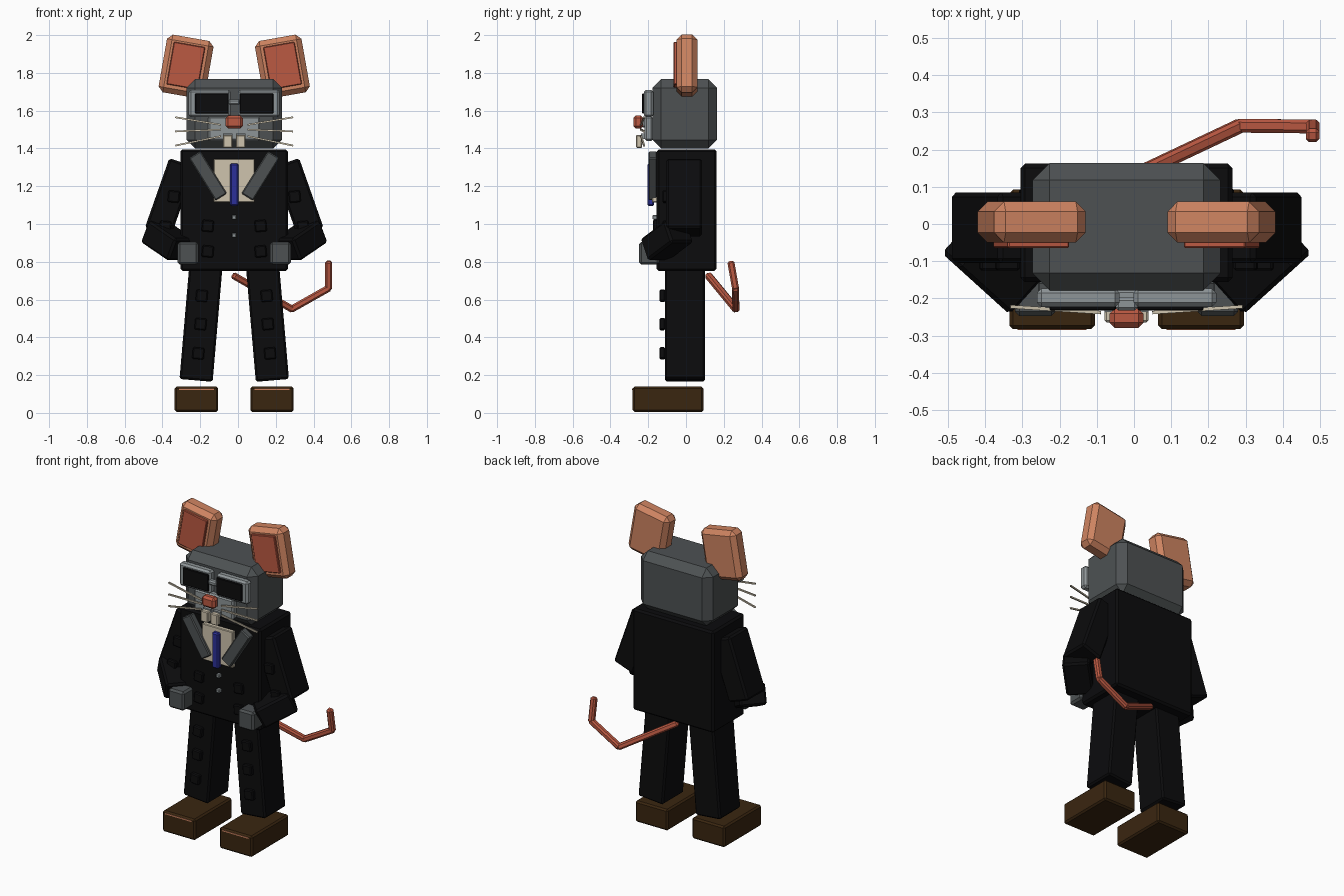
import bpy
import bmesh
from math import radians
from mathutils import Matrix, Vector

if "Cube" in bpy.data.objects:
    bpy.data.objects.remove(bpy.data.objects["Cube"], do_unlink=True)

CX = -0.02  # mirror plane of the figure
X, Y, Z = Vector((1, 0, 0)), Vector((0, 1, 0)), Vector((0, 0, 1))


def material(name, r, g, b):
    m = bpy.data.materials.new(name)
    m.use_nodes = True
    m.diffuse_color = (r, g, b, 1)
    bsdf = m.node_tree.nodes["Principled BSDF"]
    bsdf.inputs["Base Color"].default_value = (r, g, b, 1)
    bsdf.inputs["Roughness"].default_value = 0.8
    return m


fur = material("grey_fur", 0.075, 0.083, 0.086)
suit = material("black_cloth", 0.0035, 0.0035, 0.004)
skin = material("tan_skin", 0.62, 0.23, 0.12)
red = material("red_skin", 0.50, 0.10, 0.055)
cream = material("cream", 0.62, 0.55, 0.42)
blue = material("blue_silk", 0.025, 0.03, 0.32)
leather = material("brown_leather", 0.042, 0.019, 0.005)
silver = material("silver", 0.27, 0.30, 0.31)


def block(name, mat, size, matrix, bevel):
    """Chamfered block placed by a matrix."""
    bm = bmesh.new()
    bmesh.ops.create_cube(bm, size=1)
    bmesh.ops.scale(bm, vec=size, verts=bm.verts)
    if bevel:
        bmesh.ops.bevel(bm, geom=bm.edges[:], offset=bevel, segments=1,
                        affect='EDGES', clamp_overlap=True)
    mesh = bpy.data.meshes.new(name)
    bm.to_mesh(mesh)
    bm.free()
    mesh.materials.append(mat)
    obj = bpy.data.objects.new(name, mesh)
    obj.matrix_world = matrix
    bpy.context.collection.objects.link(obj)
    return obj


def box(name, mat, center, size, bevel=0.008, tilt=0):
    """Block tilted in the front plane."""
    m = Matrix.Translation(center) @ Matrix.Rotation(radians(tilt), 4, 'Y')
    return block(name, mat, size, m, bevel)


def beam(name, mat, a, b, width, depth, bevel=0.008, up=Y, extend=0):
    """Block running from point a to point b."""
    a, b = Vector(a), Vector(b)
    axis = (b - a).normalized()
    side = up.cross(axis).normalized()
    rot = Matrix((side, axis.cross(side), axis)).transposed().to_4x4()
    size = (width, depth, (b - a).length + extend)
    return block(name, mat, size, Matrix.Translation((a + b) / 2) @ rot, bevel)


# Head, muzzle, nose
box("head", fur, (CX, -0.007, 1.583), (0.505, 0.342, 0.367), 0.046)
box("muzzle", silver, (CX, -0.197, 1.505), (0.275, 0.045, 0.13), 0.01)
box("nose", red, (CX, -0.253, 1.54), (0.092, 0.052, 0.07), 0.014)
box("nose_base", silver, (CX, -0.215, 1.535), (0.05, 0.04, 0.05))
box("glasses_bridge", silver, (CX, -0.215, 1.645), (0.06, 0.035, 0.03))

# Torso, shirt front, tie, buttons
box("torso", suit, (CX, 0.003, 1.073), (0.57, 0.318, 0.645), 0.012)
box("shirt_front", cream, (CX, -0.165, 1.23), (0.217, 0.03, 0.23), 0.004)
box("tie", blue, (CX, -0.187, 1.207), (0.046, 0.036, 0.226), 0.008)
for i, z in enumerate((1.035, 0.94)):
    box(f"button_{i}", silver, (CX, -0.165, z), (0.024, 0.025, 0.024), 0.004)

for s, side in ((-1, "right"), (1, "left")):
    def at(dx, y, z):
        return (CX + s * dx, y, z)

    # Ears
    box(f"{side}_ear", skin, at(0.255, 0.005, 1.833), (0.25, 0.11, 0.31),
        0.027, -10 * s)
    box(f"{side}_inner_ear", red, at(0.256, -0.053, 1.838),
        (0.168, 0.024, 0.228), 0.004, -10 * s)

    # Glasses and teeth
    box(f"{side}_glasses_frame", silver, at(0.13, -0.198, 1.638),
        (0.222, 0.05, 0.145), 0.012)
    box(f"{side}_lens", suit, at(0.118, -0.223, 1.638), (0.178, 0.02, 0.108), 0.004)
    box(f"{side}_tooth", cream, at(0.034, -0.248, 1.437), (0.05, 0.032, 0.07), 0.005)
    box(f"{side}_tooth_gum", silver, at(0.034, -0.222, 1.465), (0.05, 0.03, 0.03), 0)

    # Whiskers
    for i, (z_in, z_out) in enumerate(((1.525, 1.565), (1.5, 1.49), (1.465, 1.415))):
        beam(f"{side}_whisker_{i}", cream, at(0.07, -0.238, z_in),
             at(0.312, -0.222, z_out), 0.009, 0.009, 0)

    # Lapels
    box(f"{side}_lapel", fur, at(0.139, -0.176, 1.255), (0.072, 0.045, 0.265),
        0.006, 32 * s)

    # Arms and hands
    beam(f"{side}_upper_arm", suit, at(0.275, -0.01, 1.325), at(0.405, -0.01, 0.955),
         0.145, 0.19, 0.012)
    beam(f"{side}_forearm", suit, at(0.425, -0.035, 0.962), at(0.278, -0.168, 0.862),
         0.16, 0.13, 0.012, up=Z)
    box(f"{side}_hand", fur, at(0.245, -0.195, 0.845), (0.11, 0.105, 0.12), 0.012)

    # Legs and shoes
    beam(f"{side}_leg", suit, at(0.148, -0.006, 0.8), at(0.202, -0.006, 0.172),
         0.176, 0.212, 0.01)
    box(f"{side}_shoe", leather, at(0.2, -0.095, 0.072), (0.23, 0.375, 0.134), 0.01)
    box(f"{side}_shoe_trim", skin, at(0.2, -0.281, 0.125), (0.185, 0.008, 0.008), 0)

    # Cloth patches on sleeves, jacket and trousers
    patches = ((0.32, -0.11, 1.145), (0.365, -0.11, 0.985),
               (0.14, -0.16, 0.99), (0.14, -0.16, 0.855),
               (0.172, -0.125, 0.62), (0.178, -0.125, 0.47), (0.19, -0.125, 0.315))
    for i, p in enumerate(patches):
        box(f"{side}_patch_{i}", suit, at(*p), (0.062, 0.03, 0.062), 0.006, -5 * s)

# Tail in three bent pieces
tail = ((-0.02, 0.12, 0.725), (0.285, 0.264, 0.55), (0.48, 0.262, 0.66), (0.48, 0.238, 0.795))
for i in range(3):
    beam(f"tail_{i}", red, tail[i], tail[i + 1], 0.037, 0.037, 0.009, extend=0.018)
